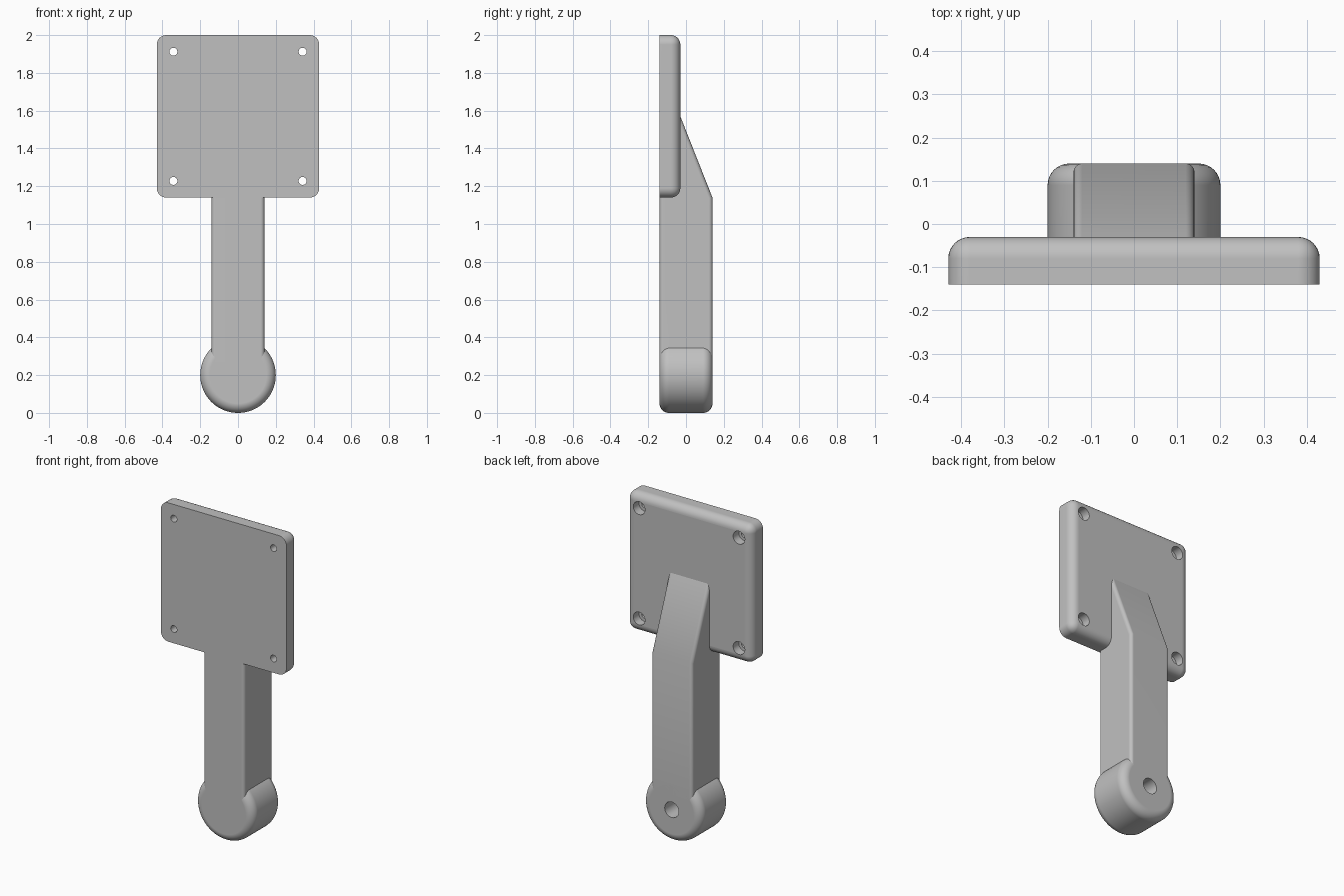
import bpy
import bmesh
from math import radians
from mathutils import Matrix, Vector

cube = bpy.data.objects.get("Cube")
if cube:
    bpy.data.objects.remove(cube, do_unlink=True)

FRONT, BACK = -0.14, 0.14
PLATE_BACK = -0.03
FILLET = 0.05
PIVOT_Z = 0.2
PLATE_Z = 1.57

grey = bpy.data.materials.new("plain grey")
grey.use_nodes = True
grey.diffuse_color = (0.53, 0.53, 0.53, 1)
grey.node_tree.nodes["Principled BSDF"].inputs["Base Color"].default_value = grey.diffuse_color


def make_object(name, bm):
    bmesh.ops.recalc_face_normals(bm, faces=bm.faces)
    mesh = bpy.data.meshes.new(name)
    bm.to_mesh(mesh)
    bm.free()
    mesh.materials.append(grey)
    obj = bpy.data.objects.new(name, mesh)
    bpy.context.collection.objects.link(obj)
    return obj


def round_edges(bm, rule, radius):
    edges = [e for e in bm.edges if rule(e)]
    bmesh.ops.bevel(bm, geom=edges, offset=radius, offset_type='OFFSET',
                    segments=8, profile=0.5, affect='EDGES', clamp_overlap=True)


def cylinder_y(x, z, radius, y0, y1, segments=48):
    """Solid cylinder along y."""
    bm = bmesh.new()
    place = Matrix.Translation((x, (y0 + y1) / 2, z)) @ Matrix.Rotation(radians(90), 4, 'X')
    bmesh.ops.create_cone(bm, cap_ends=True, segments=segments, radius1=radius,
                          radius2=radius, depth=y1 - y0, matrix=place)
    return bm


def activate(obj):
    bpy.ops.object.select_all(action='DESELECT')
    obj.select_set(True)
    bpy.context.view_layer.objects.active = obj


def drill(obj, x, z, radius, y0, y1):
    cutter = make_object("drill_cutter", cylinder_y(x, z, radius, y0, y1, 32))
    cutter.hide_render = True
    mod = obj.modifiers.new("hole", 'BOOLEAN')
    mod.operation = 'DIFFERENCE'
    mod.solver = 'EXACT'
    mod.object = cutter
    activate(obj)
    bpy.ops.object.modifier_apply(modifier=mod.name)
    bpy.data.objects.remove(cutter, do_unlink=True)


def finish(obj):
    activate(obj)
    bpy.ops.object.shade_smooth_by_angle(angle=radians(30))
    mod = obj.modifiers.new("clean shading", 'WEIGHTED_NORMAL')
    mod.keep_sharp = True


# Mounting plate: rounded everywhere except the flat front rim
bm = bmesh.new()
size = Vector((0.86, PLATE_BACK - FRONT, 0.86))
bmesh.ops.create_cube(bm, size=1, matrix=Matrix.Translation((0, (FRONT + PLATE_BACK) / 2, PLATE_Z))
                      @ Matrix.Diagonal(size).to_4x4())
round_edges(bm, lambda e: any(v.co.y > FRONT + 0.01 for v in e.verts), FILLET)
plate = make_object("mounting_plate", bm)

# Screw holes, counterbored from the back
for sx in (-1, 1):
    for sz in (-1, 1):
        x, z = sx * 0.342, PLATE_Z + sz * 0.342
        drill(plate, x, z, 0.021, FRONT - 0.05, BACK)
        drill(plate, x, z, 0.04, -0.085, BACK)
finish(plate)

# Arm: side profile with a slope running into the plate, long edges rounded
profile = [(FRONT, 0.27), (BACK, 0.27), (BACK, 1.14), (PLATE_BACK, PLATE_Z),
           (-0.07, 1.67), (-0.12, 1.67), (-0.12, 1.17), (FRONT, 1.15)]
bm = bmesh.new()
side = bm.faces.new([bm.verts.new((-0.14, y, z)) for y, z in profile])
extruded = bmesh.ops.extrude_face_region(bm, geom=[side])["geom"]
bmesh.ops.translate(bm, vec=(0.28, 0, 0),
                    verts=[v for v in extruded if isinstance(v, bmesh.types.BMVert)])
bmesh.ops.recalc_face_normals(bm, faces=bm.faces)


def is_long_edge(e):
    a, b = (v.co for v in e.verts)
    along = abs(a.x - b.x) < 0.01 and abs(a.z - b.z) > 0.05
    on_back = min(a.y, b.y) > -0.08
    on_front = max(a.y, b.y) < FRONT + 0.01
    return along and (on_back or on_front)


round_edges(bm, is_long_edge, FILLET)
finish(make_object("arm", bm))

# Round pivot end with a blind hole in the back
bm = cylinder_y(0, PIVOT_Z, 0.2, FRONT, BACK, 96)
round_edges(bm, lambda e: abs(e.verts[0].co.y - e.verts[1].co.y) < 0.01, FILLET)
pivot = make_object("pivot_end", bm)
drill(pivot, 0, PIVOT_Z, 0.048, -0.06, BACK + 0.05)
finish(pivot)
